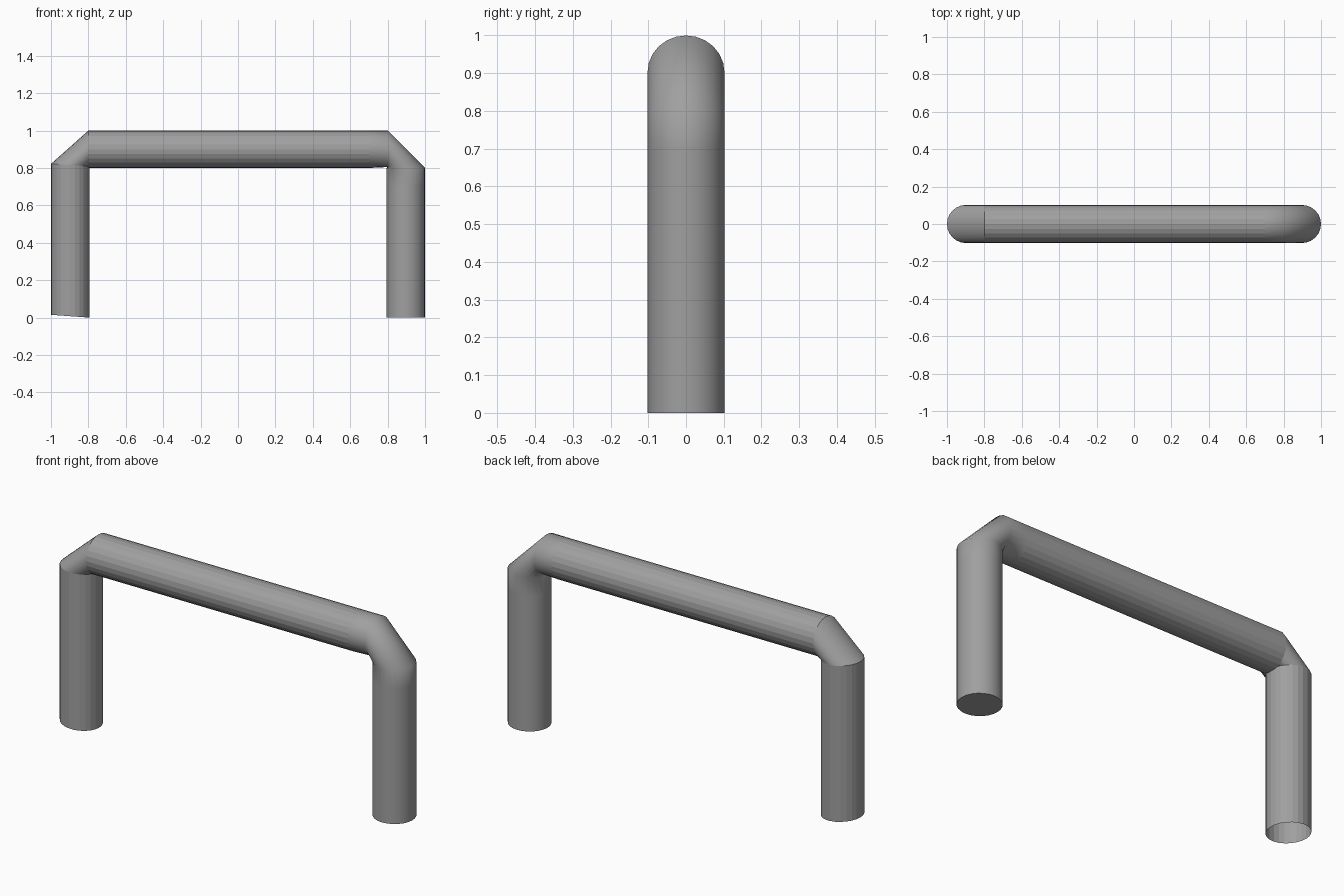
import bpy
import bmesh
import math

cube = bpy.data.objects.get("Cube")
if cube:
    bpy.data.objects.remove(cube, do_unlink=True)

SIDES = 24
R = 0.1

# One grey for the whole tube
grey = bpy.data.materials.new("plain_grey")
grey.use_nodes = True
colour = (0.35, 0.35, 0.35, 1)
grey.diffuse_color = colour
grey.node_tree.nodes["Principled BSDF"].inputs["Base Color"].default_value = colour


def ring(outer, inner):
    """Cross-section running from its outer (x, z) point to its inner one."""
    points = []
    for i in range(SIDES):
        a = math.tau * i / SIDES
        t = (1 - math.cos(a)) / 2
        points.append((outer[0] + (inner[0] - outer[0]) * t,
                       R * 1.02 * math.sin(a),
                       outer[1] + (inner[1] - outer[1]) * t))
    return points


def tube(name, sections, smooth, cap_end=False):
    """Loft a tube through the sections, open unless capped."""
    bm = bmesh.new()
    loops = [[bm.verts.new(p) for p in ring(*s)] for s in sections]
    for a, b in zip(loops, loops[1:]):
        for i in range(SIDES):
            j = (i + 1) % SIDES
            bm.faces.new((a[i], a[j], b[j], b[i])).smooth = smooth
    if cap_end:
        bm.faces.new(loops[-1])
    bmesh.ops.recalc_face_normals(bm, faces=bm.faces)
    mesh = bpy.data.meshes.new(name)
    bm.to_mesh(mesh)
    bm.free()
    mesh.materials.append(grey)
    obj = bpy.data.objects.new(name, mesh)
    bpy.context.collection.objects.link(obj)


# Cross-sections along the tube, as (outer, inner) points
right_foot = ((-1, 0.015), (-0.795, 0))
right_top = ((-1, 0.822), (-0.795, 0.81))
bar_start = ((-0.8, 1), (-0.8, 0.8))
bar_end = ((0.7, 1), (0.7, 0.8))
mitre_bar = ((0.8, 1), (0.8, 0.805))
mitre_leg = ((1, 0.8), (0.793, 0.795))
left_top = ((1, 0.7), (0.793, 0.7))
left_foot = ((1, 0), (0.793, 0))

# Faceted leg, bevelled corner and bar
tube("right_leg", [right_foot, right_top], False)
tube("right_corner", [right_top, bar_start], True)
tube("crossbar", [bar_start, bar_end], False)

# Smoothly shaded elbow running into the closed leg
tube("left_elbow_and_leg",
     [bar_end, mitre_bar, mitre_leg, left_top, left_foot], True, cap_end=True)
